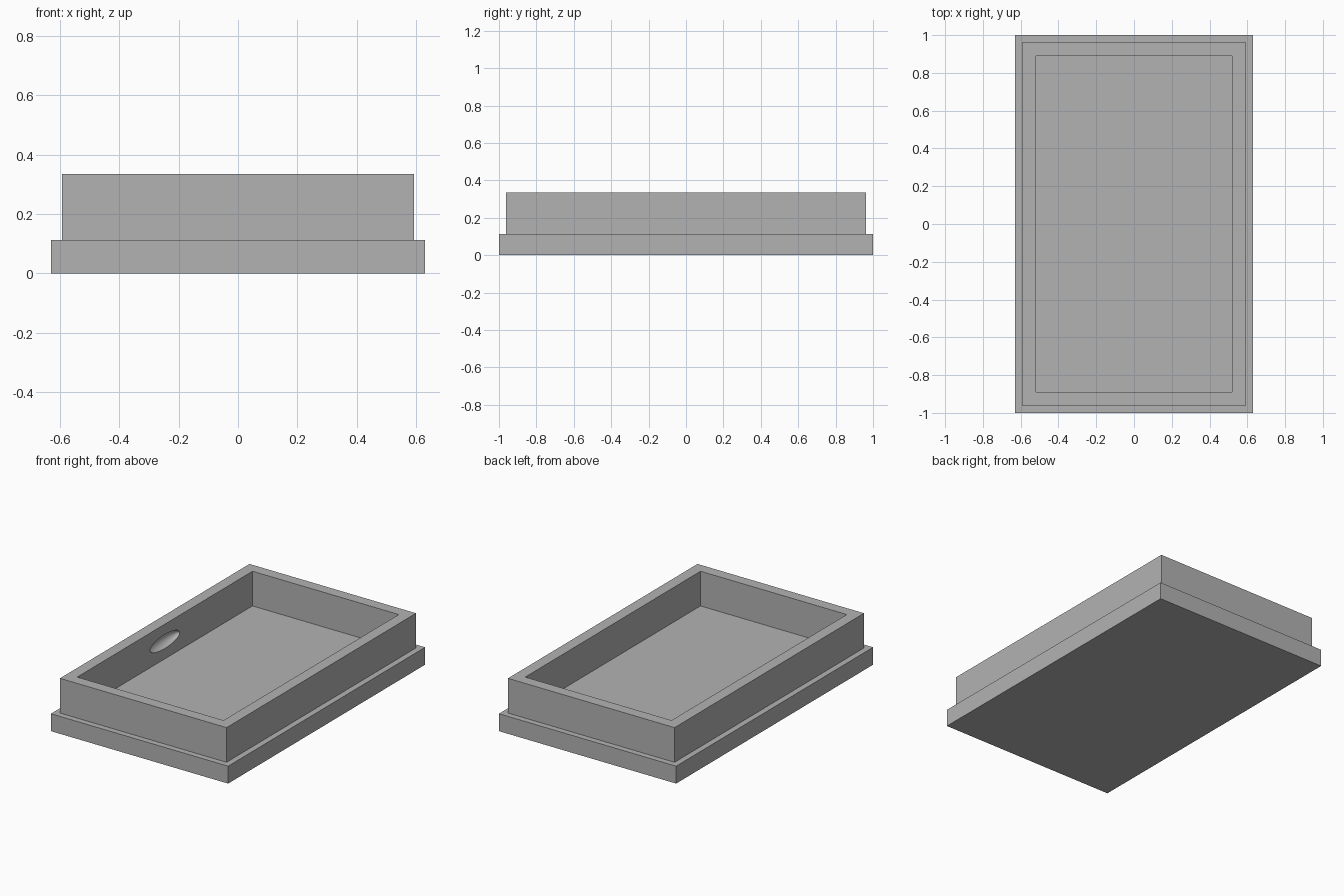
import bpy
import bmesh

if "Cube" in bpy.data.objects:
    bpy.data.objects.remove(bpy.data.objects["Cube"], do_unlink=True)

# Single plain grey
grey = bpy.data.materials.new("plain grey")
grey.use_nodes = True
colour = (0.45, 0.45, 0.45, 1)
grey.diffuse_color = colour
grey.node_tree.nodes["Principled BSDF"].inputs["Base Color"].default_value = colour


def stepped_rectangle(name, profile):
    """Closed solid from stacked rectangles given as (half x, half y, z)."""
    bm = bmesh.new()
    rings = [[bm.verts.new((sx * hx, sy * hy, z))
              for sx, sy in ((-1, -1), (1, -1), (1, 1), (-1, 1))]
             for hx, hy, z in profile]
    for low, high in zip(rings, rings[1:]):
        for i in range(4):
            j = (i + 1) % 4
            bm.faces.new((low[i], low[j], high[j], high[i]))
    bm.faces.new(rings[0][::-1])
    bm.faces.new(rings[-1])
    bmesh.ops.recalc_face_normals(bm, faces=bm.faces)
    mesh = bpy.data.meshes.new(name)
    bm.to_mesh(mesh)
    bm.free()
    mesh.materials.append(grey)
    obj = bpy.data.objects.new(name, mesh)
    bpy.context.collection.objects.link(obj)
    return obj


# Tray: wide base step, upright wall, flat rim and recessed floor
FLOOR, RIM = 0.112, 0.335
tray = stepped_rectangle("tray", [
    (0.63, 1.0, 0), (0.63, 1.0, FLOOR),
    (0.592, 0.962, FLOOR), (0.592, 0.962, RIM),
    (0.52, 0.89, RIM), (0.52, 0.89, FLOOR)])

# Oval finger dimple in the inner face of one long wall
bpy.ops.mesh.primitive_uv_sphere_add(segments=48, ring_count=24, radius=1,
                                     location=(-0.52, 0, (FLOOR + RIM) / 2))
cutter = bpy.context.object
cutter.name = "dimple_cutter"
cutter.scale = (0.045, 0.15, 0.045)
cutter.hide_render = True
cutter.data.materials.append(grey)

cut = tray.modifiers.new("dimple", "BOOLEAN")
cut.operation = "DIFFERENCE"
cut.solver = "EXACT"
cut.object = cutter

bpy.ops.object.select_all(action="DESELECT")
tray.select_set(True)
bpy.context.view_layer.objects.active = tray
bpy.ops.object.modifier_apply(modifier=cut.name)
bpy.data.objects.remove(cutter, do_unlink=True)
bpy.ops.object.shade_smooth_by_angle()
